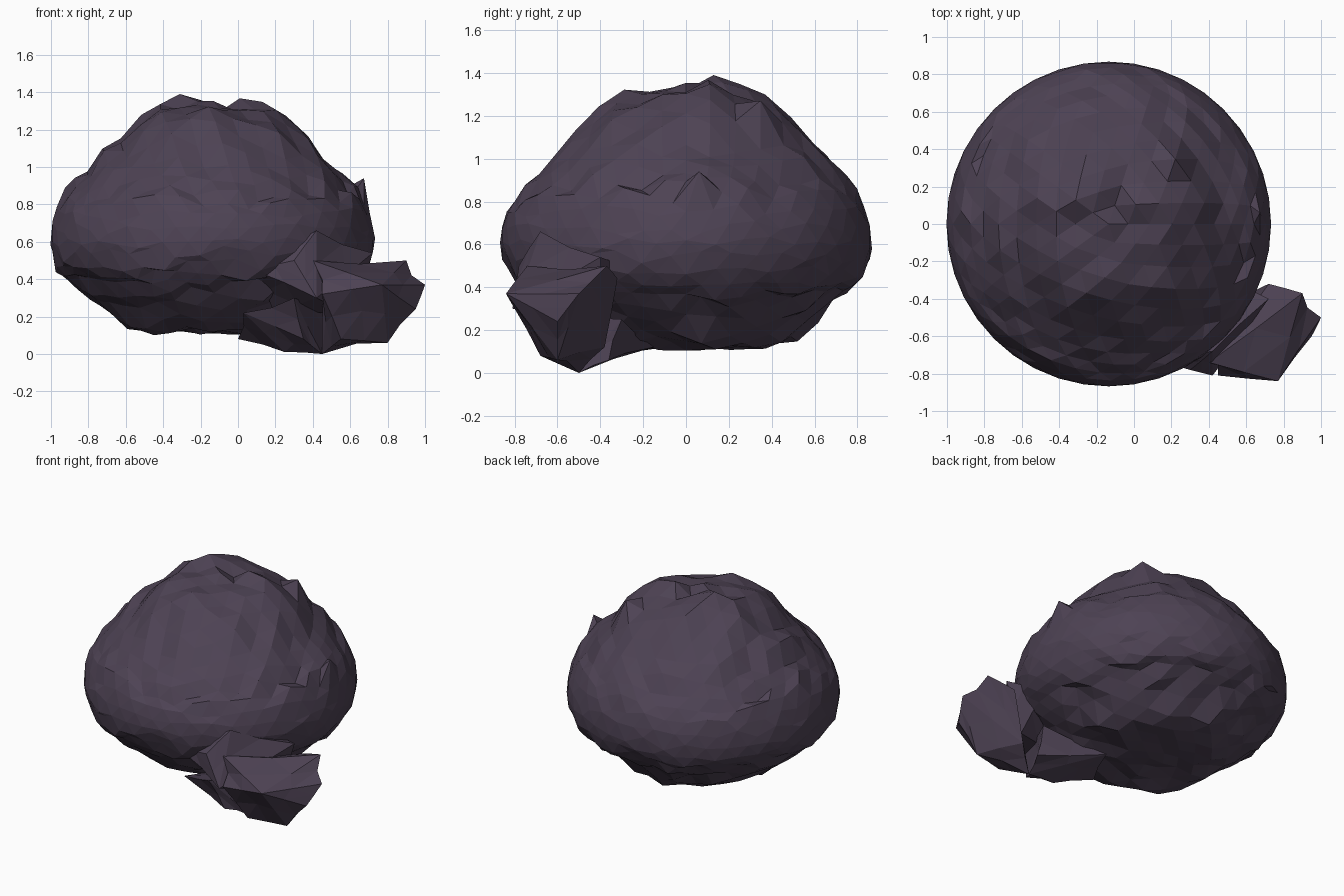
import bpy, bmesh, random
from mathutils import Vector, noise

random.seed(7)
cube = bpy.data.objects.get("Cube")
if cube:
    bpy.data.objects.remove(cube, do_unlink=True)

stone = bpy.data.materials.new("dark_purple_stone")
stone.use_nodes = True
colour = (0.075, 0.055, 0.088, 1)
stone.diffuse_color = colour
stone.node_tree.nodes["Principled BSDF"].inputs["Base Color"].default_value = colour


def finish(bm, name):
    bmesh.ops.recalc_face_normals(bm, faces=bm.faces)
    mesh = bpy.data.meshes.new(name)
    bm.to_mesh(mesh)
    bm.free()
    mesh.materials.append(stone)
    obj = bpy.data.objects.new(name, mesh)
    bpy.context.collection.objects.link(obj)


# Boulder height for each level of the ball it is shaped from
PROFILE = [(-1.01, 0.12), (-0.9, 0.13), (-0.83, 0.15), (-0.72, 0.26), (-0.55, 0.36),
           (-0.32, 0.45), (0, 0.6), (0.38, 0.82), (0.587, 0.94), (0.72, 1.04),
           (0.854, 1.2), (0.938, 1.31), (1.01, 1.34)]


def profile_height(level):
    for (a, za), (b, zb) in zip(PROFILE, PROFILE[1:]):
        if level <= b:
            return za + (zb - za) * (level - a) / (b - a)


# Main boulder: peaked dome, undercut sides, flat base, roughened in height only
RADIUS, MIDDLE_X, BASE = 0.868, -0.135, 0.1
bm = bmesh.new()
bmesh.ops.create_icosphere(bm, subdivisions=4, radius=1)
for v in bm.verts:
    d = v.co.copy()
    rough = noise.noise(d * 5 + Vector((3, 1, 5))) * 0.04 + random.uniform(-0.025, 0.025)
    if d.z > 0:
        rough += (noise.noise(d * 9) * 0.04 + 0.05 * d.y) * d.z
    z = max(profile_height(d.z) + rough, BASE + random.uniform(0, 0.02))
    v.co = (MIDDLE_X + d.x * RADIUS, d.y * RADIUS, z)

# Raised crags along the crown and shoulder
for x, y, height in [(-0.36, 0.11, 1.39), (0.64, 0.05, 0.94), (0.2, 0.36, 1.27)]:
    peak = min((v for v in bm.verts if v.co.z > 0.6),
               key=lambda v: (v.co.xy - Vector((x, y))).length)
    peak.co.z = height
finish(bm, "boulder")


def rock_lump(name, points):
    """Convex rock with its faces split and slightly dented."""
    bm = bmesh.new()
    for p in points:
        bm.verts.new(p)
    bmesh.ops.convex_hull(bm, input=bm.verts)
    middle = sum((Vector(p) for p in points), Vector()) / len(points)
    split = bmesh.ops.subdivide_edges(bm, edges=bm.edges[:], cuts=1, use_grid_fill=True)
    for v in split["geom_inner"]:
        if isinstance(v, bmesh.types.BMVert):
            v.co += (middle - v.co) * random.uniform(-0.03, 0.12)
            v.co.z = max(v.co.z, 0)
    bmesh.ops.triangulate(bm, faces=bm.faces)
    finish(bm, name)


# Spur of rock jutting out from under the front left side
rock_lump("spur_tip", [
    (1.0, -0.5, 0.37), (0.9, -0.37, 0.5), (0.72, -0.32, 0.44), (0.77, -0.84, 0.37),
    (0.45, -0.81, 0.32), (0.4, -0.74, 0.5), (0.8, -0.6, 0.06), (0.95, -0.6, 0.24),
    (0.45, -0.5, 0), (0.6, -0.38, 0.12), (0.55, -0.68, 0.08)])
rock_lump("spur_root", [
    (0.05, -0.74, 0.46), (0.3, -0.78, 0.5), (0.42, -0.68, 0.66), (0.42, -0.81, 0.3),
    (0.72, -0.4, 0.54), (0.5, -0.3, 0.5), (0.2, -0.5, 0.2), (0.6, -0.4, 0.2)])
rock_lump("spur_foot", [
    (0, -0.4, 0.08), (0.1, -0.15, 0.12), (0.25, -0.5, 0.01), (0.45, -0.5, 0),
    (0.03, -0.64, 0.22), (0.3, -0.75, 0.3), (0.5, -0.36, 0.06), (0.5, -0.3, 0.25),
    (0.35, -0.65, 0.08)])
